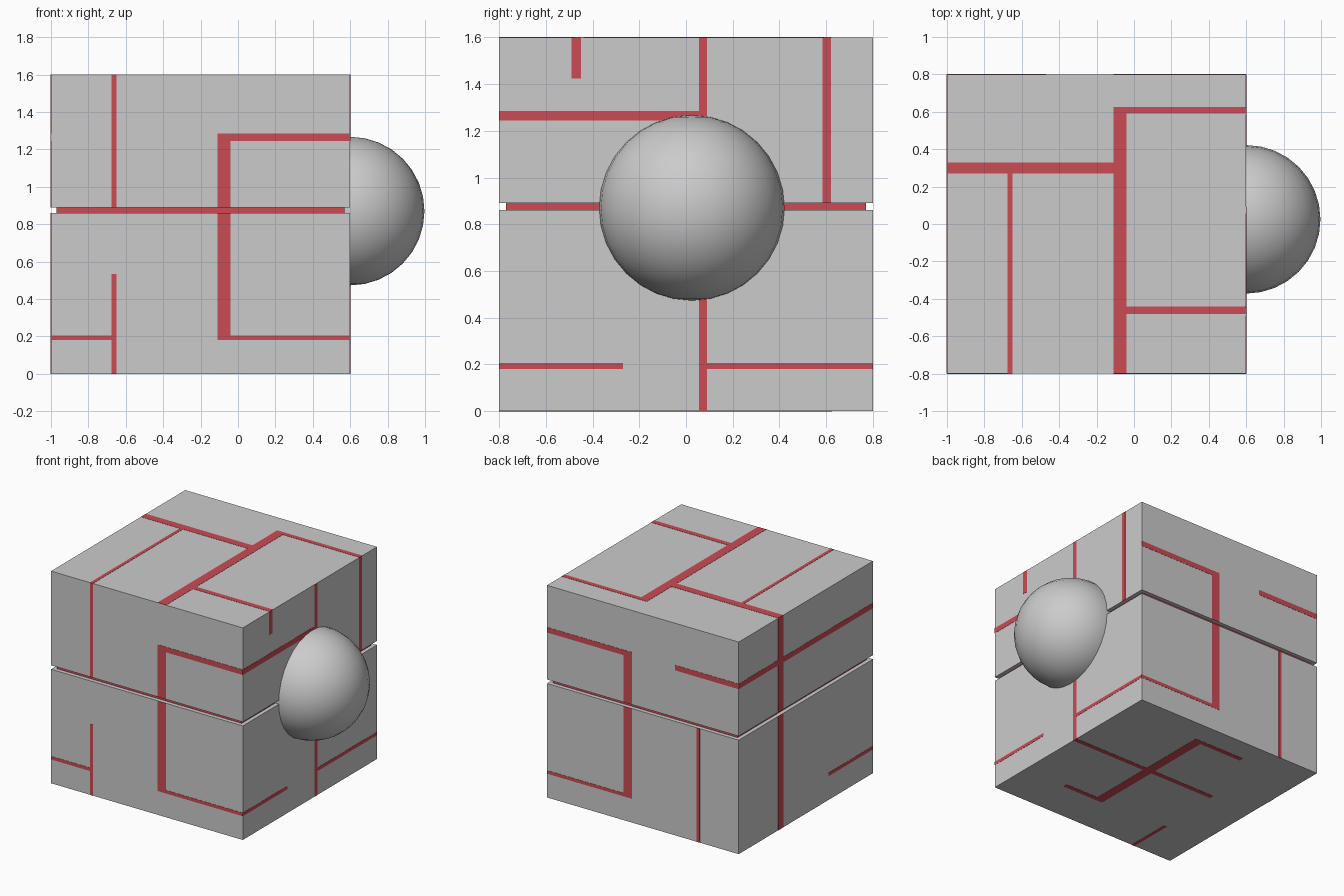
import bpy, bmesh
from mathutils import Vector

if "Cube" in bpy.data.objects:
    bpy.data.objects.remove(bpy.data.objects["Cube"])

X0, X1, Y0, Y1, Z1 = -1.0, 0.6, -0.8, 0.8, 1.6
G0, G1 = 0.86, 0.89      # groove heights
EPS = 0.0015             # inlay thickness above the surface

red = bpy.data.materials.new("red_inlay")
red.diffuse_color = (0.6, 0.07, 0.09, 1)
red.use_nodes = True
red.node_tree.nodes["Principled BSDF"].inputs["Base Color"].default_value = red.diffuse_color


def add_box(bm, lo, hi):
    lo, hi = Vector(lo), Vector(hi)
    verts = bmesh.ops.create_cube(bm, size=1)["verts"]
    for v in verts:
        v.co = Vector((lo[i] + (v.co[i] + 0.5) * (hi[i] - lo[i]) for i in range(3)))


def make(name, boxes, mat=None):
    bm = bmesh.new()
    for lo, hi in boxes:
        add_box(bm, lo, hi)
    me = bpy.data.meshes.new(name)
    bm.to_mesh(me)
    bm.free()
    ob = bpy.data.objects.new(name, me)
    bpy.context.collection.objects.link(ob)
    if mat:
        me.materials.append(mat)
    return ob


def inlay(name, axis, pos, strips):
    """Flat strips (u0, u1, v0, v1) on the face where axis == pos."""
    boxes = []
    for u0, u1, v0, v1 in strips:
        spans = [(v0, v1)]
        if axis != 2 and v0 < G0 and v1 > G1:      # interrupted by the groove
            spans = [(v0, G0), (G1, v1)]
        for a, b in spans:
            lo, hi = [u0, a], [u1, b]
            lo.insert(axis, pos - EPS)
            hi.insert(axis, pos + EPS)
            boxes.append((lo, hi))
    make(name, boxes, red)


# Body: two blocks around a slightly smaller red core
make("lower_block", [((X0, Y0, 0), (X1, Y1, G0))])
make("upper_block", [((X0, Y0, G1), (X1, Y1, Z1))])
make("groove_core", [((X0 + .03, Y0 + .03, G0 - .01), (X1 - .03, Y1 - .03, G1 + .01))], red)

# Shared strip widths
BAR = (-0.11, -0.04)     # thick bar in x
THIN = (-0.675, -0.65)   # thin line in x
MID = (0.055, 0.09)      # centre line in y
LOW = (0.18, 0.205)      # low line in z
HIGH = (1.245, 1.285)    # high line in z
BRACKET = [(*BAR, LOW[0], HIGH[1]), (BAR[1], X1, *HIGH), (BAR[1], X1, *LOW)]

# Red lines on each face
inlay("front_lines", 1, Y0, BRACKET + [
    (*THIN, G1, Z1), (*THIN, 0, 0.535), (X0, THIN[0], *LOW)])
inlay("back_lines", 1, Y1, BRACKET + [
    (*THIN, 0, G0), (X0, -0.47, *HIGH)])
inlay("right_lines", 0, X1, [
    (*MID, 0, Z1), (Y0, MID[0], *HIGH), (0.585, 0.62, G1, Z1),
    (-0.49, -0.45, 1.425, Z1), (Y0, -0.27, *LOW), (MID[1], Y1, *LOW)])
inlay("left_lines", 0, X0, [
    (0.27, 0.33, 0, Z1), (Y0, 0.27, *HIGH), (0.33, Y1, *HIGH), (Y0, -0.27, *LOW)])
inlay("top_lines", 2, Z1, [
    (*BAR, Y0, 0.625), (BAR[1], X1, 0.59, 0.625), (BAR[1], X1, -0.48, -0.44),
    (X0, BAR[0], 0.27, 0.33), (*THIN, Y0, 0.27)])
inlay("bottom_lines", 2, 0, [
    (*BAR, -0.48, 0.625), (-0.47, BAR[0], 0.59, 0.625), (BAR[1], 0.24, -0.48, -0.445),
    (THIN[1], BAR[0], *MID), (BAR[1], X1, *MID), (*THIN, Y0, -0.45)])

# Dome on the right side
bpy.ops.mesh.primitive_uv_sphere_add(segments=32, ring_count=16, radius=0.397,
                                     location=(X1, 0.025, 0.87))
bpy.context.object.name = "side_dome"
bpy.ops.object.shade_smooth()
